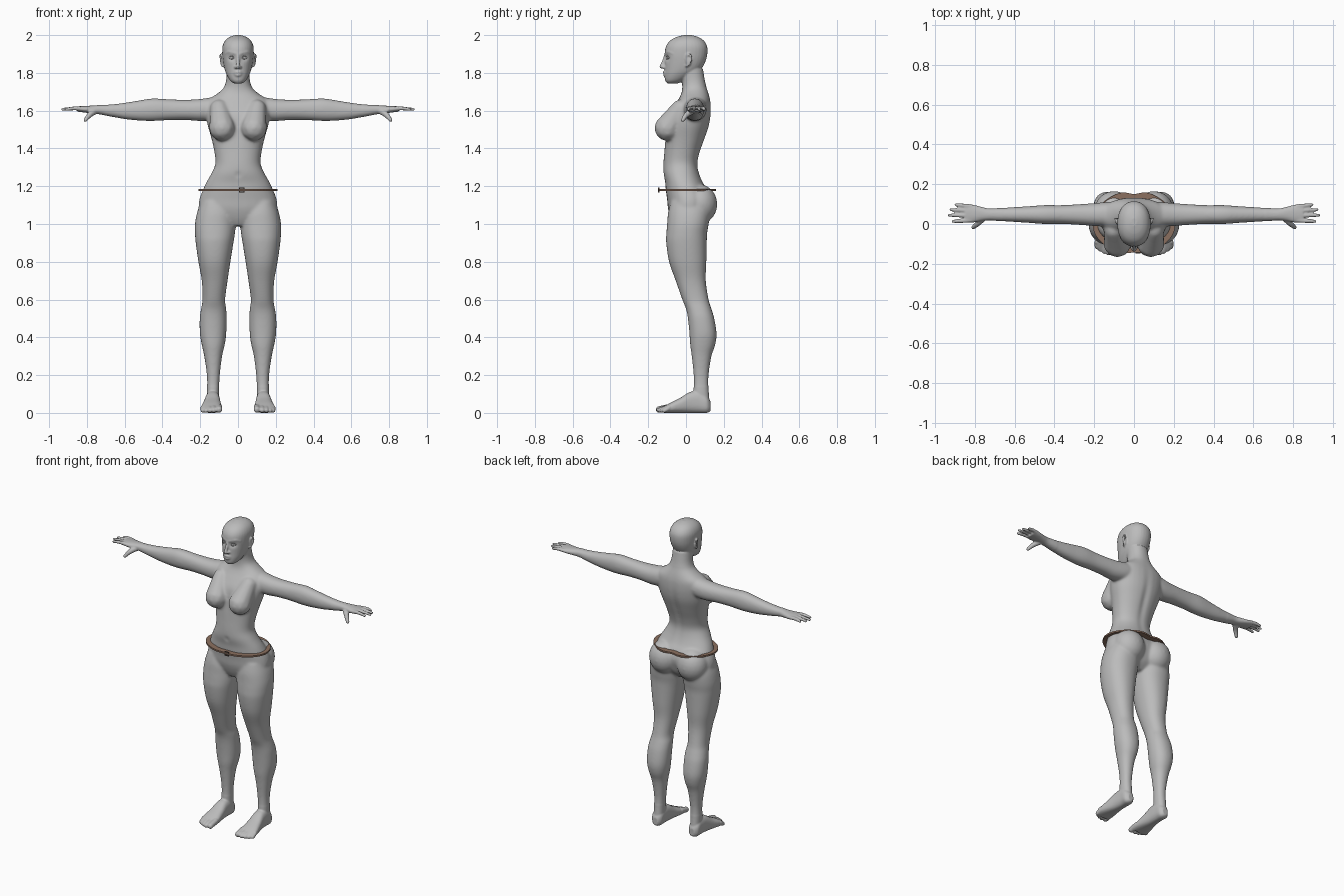
import bpy, bmesh, math
from mathutils import Vector, Matrix

if "Cube" in bpy.data.objects:
    bpy.data.objects.remove(bpy.data.objects["Cube"], do_unlink=True)

CM = 0.01  # parts are laid out in hundredths of a unit


def material(name, color):
    mat = bpy.data.materials.new(name)
    mat.use_nodes = True
    mat.diffuse_color = (*color, 1)
    mat.node_tree.nodes["Principled BSDF"].inputs["Base Color"].default_value = (*color, 1)
    return mat


grey = material("plain grey", (0.5, 0.5, 0.5))
brown = material("brown leather", (0.26, 0.16, 0.115))
dark = material("dark buckle", (0.1, 0.07, 0.055))


def finish(bm, name, mat, smooth=True):
    bmesh.ops.scale(bm, vec=(CM, CM, CM), verts=bm.verts)
    bmesh.ops.recalc_face_normals(bm, faces=bm.faces)
    mesh = bpy.data.meshes.new(name)
    bm.to_mesh(mesh)
    bm.free()
    mesh.materials.append(mat)
    if smooth:
        mesh.shade_smooth()
    obj = bpy.data.objects.new(name, mesh)
    bpy.context.collection.objects.link(obj)
    return obj


def spline(rows, steps=4):
    """Catmull-Rom interpolation of every column in a table of sections."""
    out = []
    for i in range(len(rows) - 1):
        a, b = rows[max(i - 1, 0)], rows[i]
        c, d = rows[i + 1], rows[min(i + 2, len(rows) - 1)]
        for s in range(steps):
            t = s / steps
            out.append([q + t * (r - p + t * (2 * p - 5 * q + 4 * r - o
                        + t * (3 * (q - r) + o - p))) / 2
                        for p, q, r, o in zip(a, b, c, d)])
    return out + [list(rows[-1])]


def loft(bm, rows, axis="z", power=2.2, sides=32):
    """Skin sections given as (position, low, high, low, high)."""
    rings = []
    for t, u0, u1, v0, v1 in spline(rows):
        ring = []
        for k in range(sides):
            a = math.tau * k / sides
            c, s = math.cos(a), math.sin(a)
            u = (u0 + u1 + (u1 - u0) * math.copysign(abs(c) ** (2 / power), c)) / 2
            v = (v0 + v1 + (v1 - v0) * math.copysign(abs(s) ** (2 / power), s)) / 2
            ring.append(bm.verts.new({"x": (t, u, v), "y": (u, t, v), "z": (u, v, t)}[axis]))
        rings.append(ring)
    for lower, upper in zip(rings, rings[1:]):
        for k in range(sides):
            n = (k + 1) % sides
            bm.faces.new((lower[k], lower[n], upper[n], upper[k]))
    bm.faces.new(rings[0])
    bm.faces.new(rings[-1])


def blob(bm, center, size):
    bmesh.ops.create_icosphere(bm, subdivisions=3, radius=1,
                               matrix=Matrix.Translation(center) @ Matrix.Diagonal((*size, 1)))


def chain(bm, *points, steps=8):
    """Rounded strand through points given as (x, y, z, radius)."""
    for x, y, z, r in spline(points, steps):
        bmesh.ops.create_icosphere(bm, subdivisions=2, radius=r,
                                   matrix=Matrix.Translation((x, y, z)))


def mirror(bm):
    copy = bmesh.ops.duplicate(bm, geom=bm.verts[:] + bm.edges[:] + bm.faces[:])["geom"]
    verts = [g for g in copy if isinstance(g, bmesh.types.BMVert)]
    bmesh.ops.scale(bm, vec=(-1, 1, 1), verts=verts)


body = bmesh.new()

# Leg from hip to ankle
loft(body, [(112, 5, 19.5, -8, 11), (106, 1.5, 21.7, -9.5, 12.5), (100, 1.2, 22.8, -10, 12),
            (95, 1.6, 22.8, -10.4, 11.2), (90, 2.4, 22.4, -10.5, 11), (80, 4, 21, -9, 10.8),
            (70, 5.5, 19.2, -5.5, 10.5), (60, 6.8, 18.8, -2, 12), (55, 6.2, 19.6, 0, 13.5),
            (50, 6, 20.3, 1, 15), (42, 6.2, 20.2, 1.8, 16.2), (36, 7, 19.2, 2.2, 15.5),
            (30, 8.4, 17.9, 3, 13.5), (20, 9.6, 16.5, 4, 12), (12, 10, 16.4, 4, 12),
            (4, 10, 16.4, 3, 12.7)])
# Foot and toes
loft(body, [(-12, 8.7, 19, 0, 3.2), (-8, 8.5, 19.5, 0, 5.5), (-3, 9, 18.5, 0, 8),
            (2, 9.5, 17.5, 0, 11), (7, 9.7, 17, 0, 11.5), (11, 10, 16.8, 0, 9),
            (13, 11.5, 15, 1, 6)], "y", 2.5)
for x, tip, r in ((10, -14.3, 1.8), (12.8, -14.4, 1.4), (15, -13.8, 1.3),
                  (17, -12.8, 1.2), (18.7, -11.5, 1.2)):
    chain(body, (x, -9, 3, r), (x, tip + 2, 2.3, r), (x, tip, r, r))
# Buttock and breast
blob(body, (10, 7.3, 110.5), (9.8, 9.3, 10.5))
chain(body, (10, -3, 161, 5), (8.4, -9.8, 150.8, 7.1))
# Arm and palm
loft(body, [(8, 1, 11, 157, 167), (14, -1, 11, 155, 167), (20, -1, 10.5, 154.5, 166.2),
            (27, -0.5, 10, 155, 165.8), (36, 0, 9.5, 155, 166), (45, 0, 9.5, 154.5, 166.5),
            (52, 0.5, 9, 154.7, 165.5), (60, 1, 8.5, 155.5, 164.2), (68, 1.5, 8, 157, 163.2),
            (73, 1.8, 7.8, 158, 163), (77, 1.5, 8.7, 158.5, 162.7), (81, 0.7, 9.7, 159, 162.5),
            (85, 0.8, 9.8, 159.5, 162.3)], "x")
# Fingers and thumb
for y, spread, tip in ((8.9, 9.7, 89.5), (6.6, 7.2, 92), (4.2, 4.4, 92.8), (1.8, 1.3, 91)):
    chain(body, (82, y, 161, 1.1), (86.5, (y + spread) / 2, 161.2, 1.1), (tip, spread, 160.7, 0.85))
chain(body, (75.5, 3.5, 160, 1.9), (78.5, 0.3, 157.8, 1.5), (80.8, -1.7, 155, 1.05))
# Ear
blob(body, (8.3, 1.3, 186.5), (0.8, 1.5, 2.8))
chain(body, (8.4, 0, 187, 0.4), (9, 0.8, 189.5, 0.5), (9.5, 2.6, 189.3, 0.5),
      (9.3, 2.8, 187, 0.5), (8.7, 1.4, 184.5, 0.6), (8.2, 0.3, 183.6, 0.6))
# Brow ridge, nostril and lips
chain(body, (1.3, -10.7, 190.2, 0.8), (4.6, -9.2, 191.1, 0.7), (6.6, -6.9, 190.2, 0.5))
blob(body, (1.1, -11.7, 183), (0.9, 1.1, 0.8))
chain(body, (2.4, -10.5, 179.8, 0.4), (1, -11.3, 180.5, 0.7), (0, -11.6, 180.3, 0.7))
chain(body, (2.2, -10.5, 179.6, 0.4), (1, -11.2, 179, 0.7), (0, -11.4, 178.8, 0.8))
mirror(body)

# Torso and neck, symmetric sections of half width, front and back
torso = ((99, 6, -6, 6), (103, 16, -8, 10), (108, 20.5, -9.5, 12), (113, 20.5, -10, 13),
         (118, 18.6, -10.7, 11.5), (122, 16.8, -11, 9), (127, 14, -12, 7), (132, 12, -12, 6.2),
         (138, 12.5, -11.5, 7.5), (145, 14, -11, 10), (152, 16, -10.5, 12.3),
         (158, 17, -9, 13.2), (163, 17, -6, 13.2), (166, 15.5, -4, 12.8), (169, 11, -2.5, 12),
         (172, 7.7, -2, 11), (176, 6.3, -2.3, 10), (182, 6, -4, 9))
loft(body, [(z, -w, w, f, b) for z, w, f, b in torso])
# Head with chin and nose
head = ((174.5, 2.3, -10, -4), (176, 4.2, -11, -1), (179, 6, -11.3, 4), (182, 7.1, -11.2, 8),
        (186, 7.9, -11.2, 10.3), (190, 8.3, -11.3, 11.3), (194, 8.2, -10.6, 11.2),
        (197, 6.9, -8.5, 9.5), (199, 4.5, -5, 6.5), (200, 1.5, -1, 3))
loft(body, [(z, -w, w, f, b) for z, w, f, b in head])
chain(body, (0, -10.8, 189.5, 0.9), (0, -12, 186, 0.9), (0, -13, 183.3, 1.1))

# Fuse the parts into one skin
source = finish(body, "figure_body", grey)
fuse = source.modifiers.new("Fuse", "REMESH")
fuse.mode = "VOXEL"
fuse.voxel_size = 0.005
fuse.use_smooth_shade = True
graph = bpy.context.evaluated_depsgraph_get()
skin = bpy.data.meshes.new_from_object(source.evaluated_get(graph))
source.modifiers.clear()
source.data = skin
skin.materials.clear()
skin.materials.append(grey)
skin.shade_smooth()

# Press in eye sockets, navel, spine and breastbone
dents = [((3.3, -10.3, 188), (2.2, 3, 1.5), 1.1), ((-3.3, -10.3, 188), (2.2, 3, 1.5), 1.1),
         ((0, -12, 126), (1, 3, 1.2), 0.9), ((0, 11, 142), (1.8, 7, 17), -1),
         ((0, -11, 152), (1.5, 4, 8), 0.5)]
for v in skin.vertices:
    p = v.co / CM
    for center, size, depth in dents:
        d = sum(((p[i] - center[i]) / size[i]) ** 2 for i in range(3))
        if d < 9:
            v.co.y += depth * CM * math.exp(-d)

# Soften the large joints strongly, fingers, feet and face only a little
group = source.vertex_groups.new(name="large forms")
group.add([v.index for v in skin.vertices
           if 0.14 < v.co.z < 1.73 and abs(v.co.x) < 0.66], 1, "REPLACE")
for label, count in (("Soften joints", 30), ("Soften all", 3)):
    soft = source.modifiers.new(label, "SMOOTH")
    soft.factor = 0.5
    soft.iterations = count
    if count > 5:
        soft.vertex_group = group.name

# Eyes with upper and lower lids
eyes = bmesh.new()
blob(eyes, (3.3, -8.9, 188), (1.5, 1.2, 0.9))
for rise in (0.8, -0.6):
    chain(eyes, (1.8, -9.9, 187.8, 0.2), (3.3, -10.1, 188 + rise, 0.25), (4.9, -8.9, 188, 0.2))
mirror(eyes)
finish(eyes, "eyes", grey)

# Belt: flat band lying around the hips, dipping in at the back
belt = bmesh.new()


def hip_outline(inset, z, count=64):
    ring = []
    for k in range(count):
        a = math.tau * k / count
        x, y = (20.8 - inset) * math.cos(a), (15 - inset) * math.sin(a)
        y += 1.8 * math.sin(a) ** 2 * (1 if y > 0 else 0)
        y -= math.copysign(1.8 if y > 0 else 0.6, y) * math.exp(-(x / 4) ** 2)
        ring.append(belt.verts.new((x, y, z)))
    return ring


loops = [hip_outline(i, z) for i, z in ((0, 117.5), (0, 118.5), (3.5, 118.5), (3.5, 117.5))]
for one, two in zip(loops, loops[1:] + loops[:1]):
    for k in range(len(one)):
        n = (k + 1) % len(one)
        belt.faces.new((one[k], one[n], two[n], two[k]))
finish(belt, "belt", brown, smooth=False)

# Buckle: small square frame
buckle = bmesh.new()
for dx, dz, w, h in ((-1.1, 0, 0.5, 2.7), (1.1, 0, 0.5, 2.7), (0, 1.1, 2.7, 0.5), (0, -1.1, 2.7, 0.5)):
    bmesh.ops.create_cube(buckle, size=1, matrix=Matrix.Translation((2 + dx, -14.4, 118 + dz))
                          @ Matrix.Diagonal((w, 0.7, h, 1)))
finish(buckle, "belt_buckle", dark, smooth=False)
